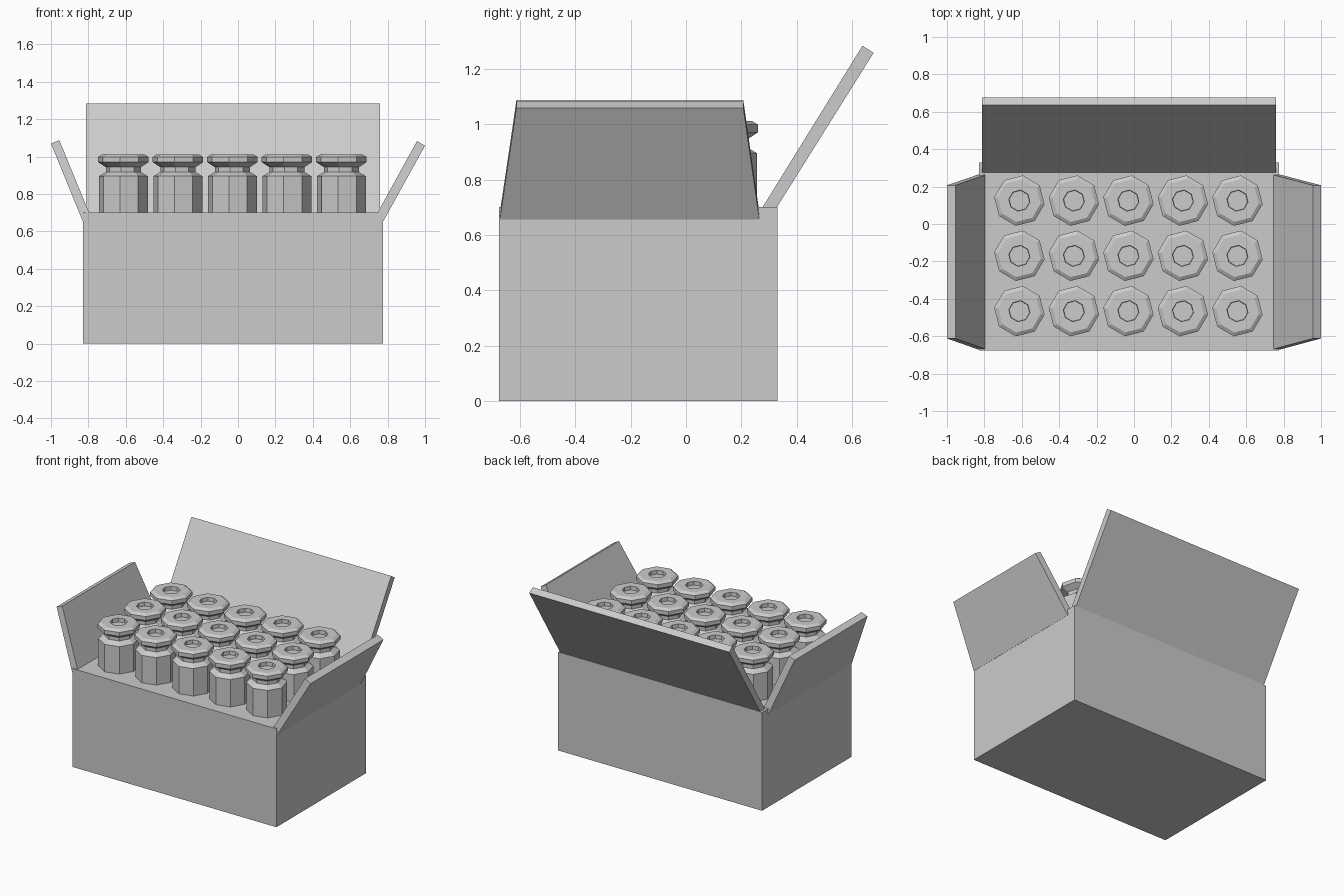
import bpy, bmesh
from math import radians, cos, sin, pi

if "Cube" in bpy.data.objects:
    bpy.data.objects.remove(bpy.data.objects["Cube"])


def make_object(name, verts, faces):
    mesh = bpy.data.meshes.new(name)
    bm = bmesh.new()
    vs = [bm.verts.new(v) for v in verts]
    for f in faces:
        bm.faces.new([vs[i] for i in f])
    bmesh.ops.recalc_face_normals(bm, faces=bm.faces)
    bm.to_mesh(mesh)
    bm.free()
    obj = bpy.data.objects.new(name, mesh)
    bpy.context.collection.objects.link(obj)
    return obj


HEX_FACES = [(0, 1, 2, 3), (7, 6, 5, 4), (0, 4, 5, 1),
             (1, 5, 6, 2), (2, 6, 7, 3), (3, 7, 4, 0)]


def slab(name, profile, low, high, axis):
    """Four-corner profile (bottom out, top out, top in, bottom in) swept
    along an axis; low / high give the span at the bottom and at the top."""
    verts = []
    for end in (0, 1):
        for i, (a, z) in enumerate(profile):
            s = (high if i in (1, 2) else low)[end]
            verts.append((s, a, z) if axis == 'x' else (a, s, z))
    return make_object(name, verts, HEX_FACES)


def lathe(name, profile, sides, turn):
    verts, faces = [], []
    for r, z in profile:
        for k in range(sides):
            a = turn + 2 * pi * k / sides
            verts.append((r * cos(a), r * sin(a), z))
    for i in range(len(profile) - 1):
        for k in range(sides):
            n = (k + 1) % sides
            faces.append((i * sides + k, i * sides + n,
                          (i + 1) * sides + n, (i + 1) * sides + k))
    faces.append(tuple(range(sides))[::-1])
    last = (len(profile) - 1) * sides
    faces.append(tuple(range(last, last + sides)))
    return make_object(name, verts, faces)


# Carton body, filled up to the rim
slab("carton_body", [(-0.675, 0), (-0.675, 0.70), (0.33, 0.70), (0.33, 0)],
     (-0.83, 0.775), (-0.83, 0.775), 'x')

# Open flaps
slab("back_flap", [(0.325, 0.695), (0.677, 1.257), (0.637, 1.283), (0.273, 0.695)],
     (-0.813, 0.76), (-0.813, 0.76), 'x')
slab("left_flap", [(-0.831, 0.656), (-1.0, 1.07), (-0.955, 1.087), (-0.785, 0.673)],
     (-0.672, 0.265), (-0.612, 0.207), 'y')
slab("right_flap", [(0.778, 0.656), (1.0, 1.058), (0.957, 1.083), (0.735, 0.68)],
     (-0.672, 0.265), (-0.612, 0.207), 'y')

# Octagonal jars in a 5 x 3 grid
jar_profile = [(0.132, 0.62), (0.132, 0.895), (0.094, 0.918), (0.094, 0.943),
               (0.136, 0.97), (0.136, 0.998), (0.115, 1.011), (0.057, 1.011),
               (0.055, 0.985)]
first = lathe("jar_1", jar_profile, 8, radians(-8))
count = 0
for y in (0.125, -0.17, -0.466):
    for i in range(5):
        count += 1
        jar = first
        if count > 1:
            jar = bpy.data.objects.new(f"jar_{count}", first.data)
            bpy.context.collection.objects.link(jar)
        jar.location = (-0.613 + 0.2915 * i, y, 0)
